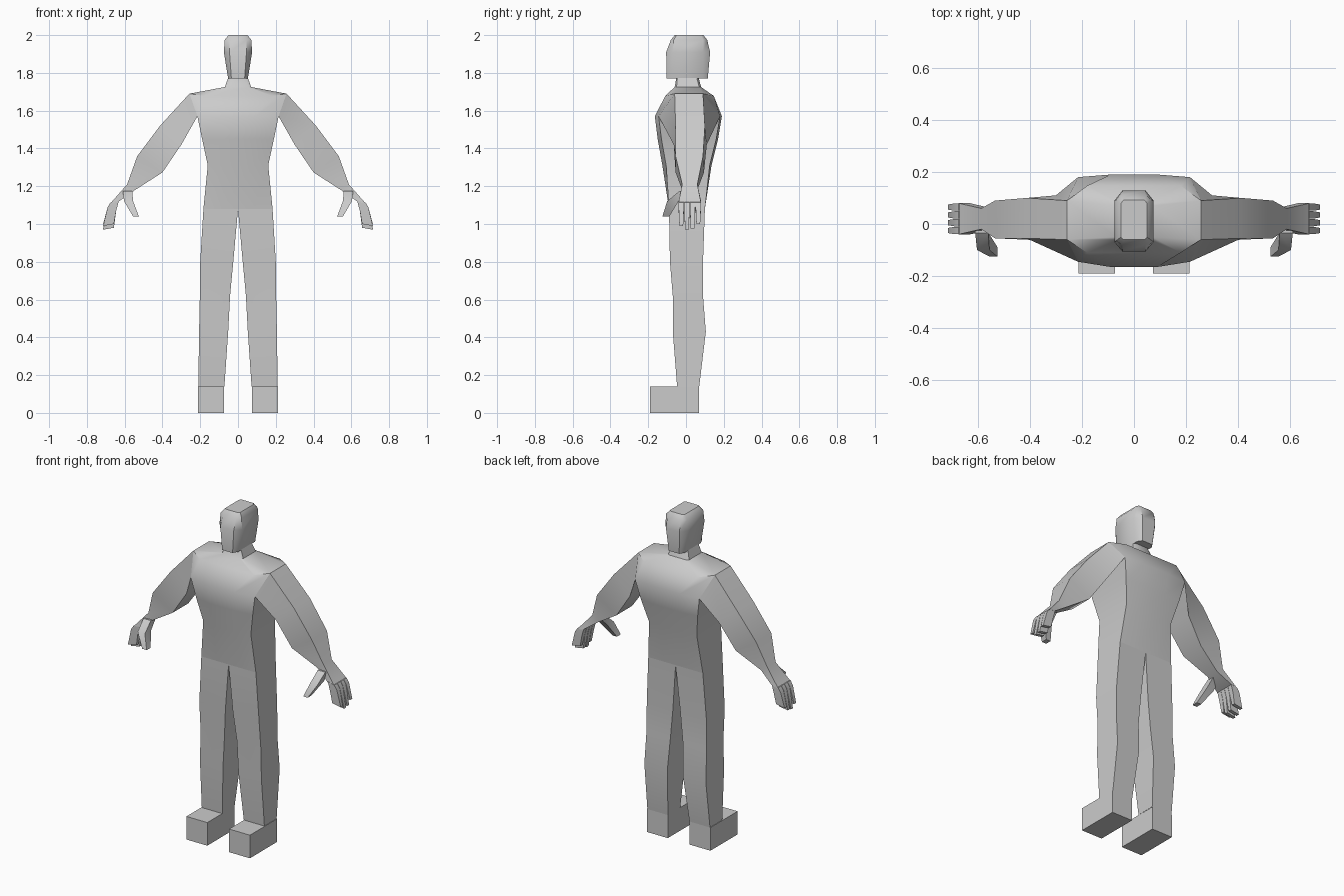
import bpy, bmesh, math

if "Cube" in bpy.data.objects:
    bpy.data.objects.remove(bpy.data.objects["Cube"])


def loft(name, rings, mirror=False, cap_start=True, cap_end=True):
    """Skin a list of equal-length point rings into one mesh object."""
    bm = bmesh.new()
    vs = [[bm.verts.new(p) for p in r] for r in rings]
    n = len(rings[0])
    for a, b in zip(vs, vs[1:]):
        for i in range(n):
            j = (i + 1) % n
            bm.faces.new((a[i], a[j], b[j], b[i]))
    if cap_start:
        bm.faces.new(vs[0][::-1])
    if cap_end:
        bm.faces.new(vs[-1])
    bmesh.ops.recalc_face_normals(bm, faces=bm.faces)
    me = bpy.data.meshes.new(name)
    bm.to_mesh(me)
    bm.free()
    ob = bpy.data.objects.new(name, me)
    bpy.context.collection.objects.link(ob)
    bpy.ops.object.select_all(action='DESELECT')
    ob.select_set(True)
    bpy.context.view_layer.objects.active = ob
    bpy.ops.object.shade_smooth_by_angle(angle=math.radians(38))
    if mirror:
        m = ob.modifiers.new("mirror", 'MIRROR')
        m.use_mirror_merge = False
    return ob


def octagon(z, w, c, fc, fw, bw, bc, dz=0.0):
    """Symmetric 8-point ring: side half-width w, front/back half-width c."""
    half = [(c, fc, z + dz), (w, fw, z), (w, bw, z), (c, bc, z + dz)]
    return half + [(-x, y, h) for x, y, h in reversed(half)]


def box_ring(z, x0, x1, y0, y1):
    return [(x0, y0, z), (x1, y0, z), (x1, y1, z), (x0, y1, z)]


def limb_ring(outer, inner, yo, yi):
    """Slanted 4-point ring from (x, z) of outer and inner edges."""
    return [(outer[0], yo[0], outer[1]), (outer[0], yo[1], outer[1]),
            (inner[0], yi[1], inner[1]), (inner[0], yi[0], inner[1])]


# head
loft("head", [octagon(*r) for r in (
    (1.77, .052, .035, -.102, -.07, .09, .115),
    (1.91, .075, .045, -.105, -.07, .09, .128),
    (1.975, .07, .045, -.08, -.065, .09, .112),
    (2.0, .05, .04, -.06, -.05, .08, .092))])

# torso with shoulders and neck
loft("torso", [octagon(*r) for r in (
    (1.08, .183, .08, -.09, -.09, .10, .10),
    (1.31, .16, .08, -.125, -.105, .125, .135),
    (1.45, .19, .08, -.15, -.13, .16, .17),
    (1.57, .215, .09, -.165, -.145, .18, .19),
    (1.69, .257, .18, -.11, -.06, .09, .147, -.012),
    (1.725, .07, .055, -.06, -.05, .07, .08),
    (1.78, .05, .035, -.05, -.045, .055, .065))], cap_start=False)

# arms with wrists and palms
loft("arms", [limb_ring(*r) for r in (
    ((.257, 1.69), (.215, 1.57), (-.06, .09), (-.145, .18)),
    ((.413, 1.52), (.30, 1.42), (-.055, .10), (-.065, .11)),
    ((.534, 1.358), (.40, 1.273), (-.055, .09), (-.055, .095)),
    ((.587, 1.21), (.545, 1.18), (-.02, .06), (-.02, .06)),
    ((.675, 1.11), (.63, 1.12), (-.04, .08), (-.04, .08)))],
    mirror=True, cap_start=False)

# fingers
for i, (name, drop) in enumerate((("index", .02), ("middle", 0),
                                  ("ring", .005), ("little", .03))):
    y = -.025 + i * .03
    k, t = (y - .014, y + .014), (y - .010, y + .010)
    loft(name + "_fingers", [
        limb_ring((.674, 1.115), (.63, 1.125), k, k),
        limb_ring((.69, 1.09), (.645, 1.07), k, k),
        limb_ring((.714, .97 + drop), (.657, .98 + drop), t, t)], mirror=True)

# thumbs
loft("thumbs", [box_ring(*r) for r in (
    (1.175, .56, .61, -.035, .015),
    (1.12, .555, .603, -.10, -.04),
    (1.04, .525, .555, -.125, -.088))], mirror=True)

# legs
loft("legs", [box_ring(*r) for r in (
    (1.08, 0, .183, -.09, .10),
    (.80, .025, .20, -.085, .09),
    (.62, .042, .202, -.07, .09),
    (.43, .052, .206, -.07, .105),
    (.14, .072, .21, -.047, .07))], mirror=True,
    cap_start=False, cap_end=False)

# feet
loft("feet", [box_ring(0, .073, .213, -.19, .07),
              box_ring(.14, .073, .213, -.19, .07)], mirror=True)
